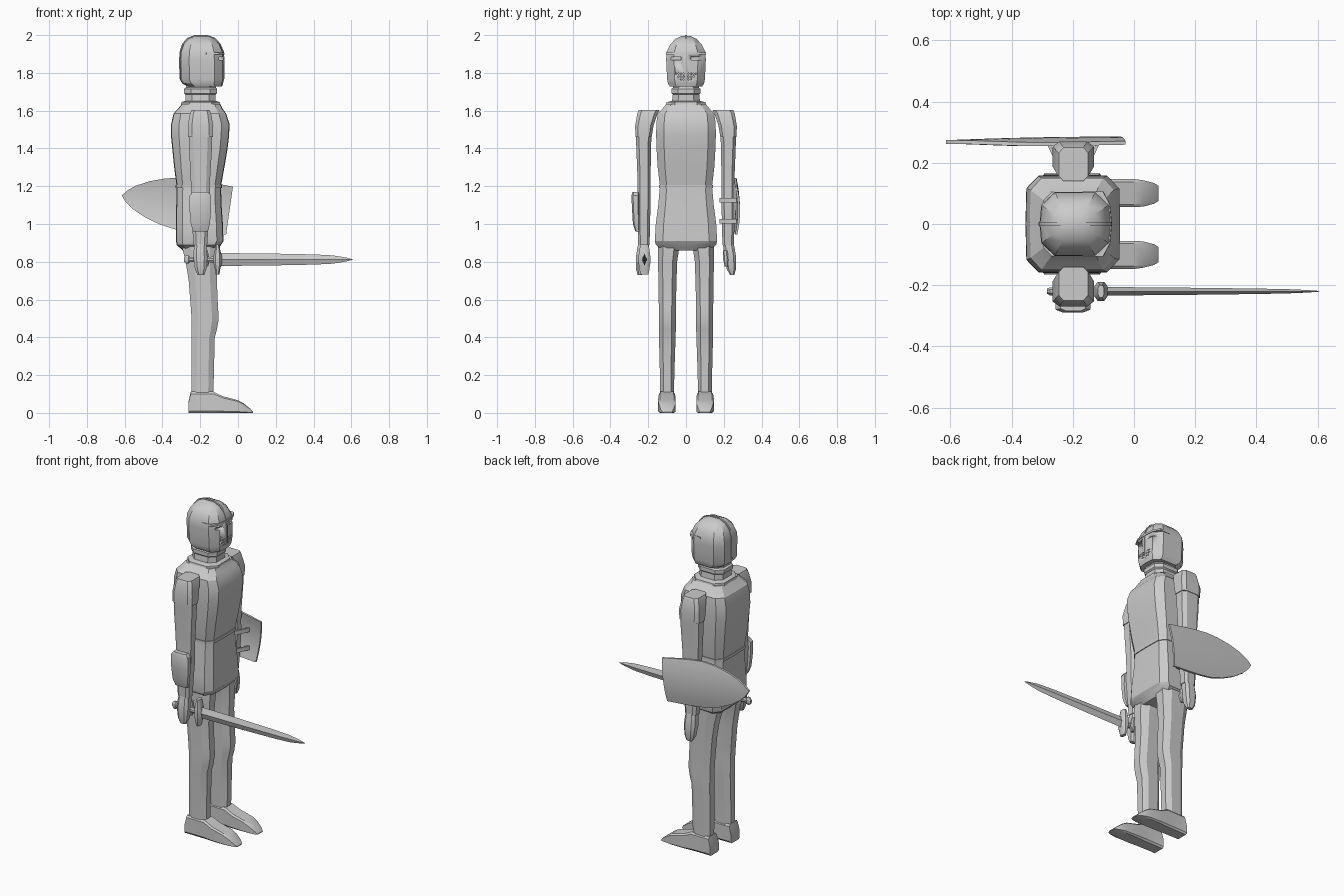
import bpy, bmesh, math
from mathutils import Vector

AX = {'z': lambda a, b, p: (a, b, p),   # a = x, b = y
      'x': lambda a, b, p: (p, b, a)}   # a = z, b = y
CX = -0.2


def finish(name, bm, angle=28):
    bmesh.ops.remove_doubles(bm, verts=bm.verts, dist=1e-5)
    bmesh.ops.recalc_face_normals(bm, faces=bm.faces)
    me = bpy.data.meshes.new(name)
    bm.to_mesh(me)
    bm.free()
    ob = bpy.data.objects.new(name, me)
    bpy.context.collection.objects.link(ob)
    bpy.ops.object.select_all(action='DESELECT')
    ob.select_set(True)
    bpy.context.view_layer.objects.active = ob
    bpy.ops.object.shade_smooth_by_angle(angle=math.radians(angle))
    return ob


def section(a0, a1, b0, b1, c, r):
    """Chamfered rectangle with an optional centre ridge front and back."""
    ca, cb, m = c * (a1 - a0), c * (b1 - b0), (b0 + b1) / 2
    return [(a0 + ca, b0), (a1 - ca, b0), (a1, b0 + cb), (a1 + r, m), (a1, b1 - cb),
            (a1 - ca, b1), (a0 + ca, b1), (a0, b1 - cb), (a0 - r, m), (a0, b0 + cb)]


def loft(name, rings, c=0.2, r=0.0, axis='z', flip=1):
    """Rings are (position, a0, a1, b0, b1)."""
    bm = bmesh.new()
    loops = []
    for p, a0, a1, b0, b1 in rings:
        pts = [AX[axis](a, b, p) for a, b in section(a0, a1, b0, b1, c, r)]
        loops.append([bm.verts.new((x, y * flip, z)) for x, y, z in pts])
    for l0, l1 in zip(loops, loops[1:]):
        for i in range(10):
            j = (i + 1) % 10
            bm.faces.new((l0[i], l0[j], l1[j], l1[i]))
    bm.faces.new(loops[0])
    bm.faces.new(loops[-1])
    return finish(name, bm)


def sym(rings):
    """(z, x0, x1, half_y) -> full ring."""
    return [(z, x0, x1, -h, h) for z, x0, x1, h in rings]


def prism(name, pts, y0, y1):
    bm = bmesh.new()
    f = bm.faces.new([bm.verts.new((x, y0, z)) for x, z in pts])
    ext = bmesh.ops.extrude_face_region(bm, geom=[f])['geom']
    bmesh.ops.translate(bm, vec=(0, y1 - y0, 0),
                        verts=[v for v in ext if isinstance(v, bmesh.types.BMVert)])
    return finish(name, bm)


# torso armour
loft("cuirass", sym([
    (1.20, -0.322, -0.093, 0.138), (1.30, -0.335, -0.075, 0.150), (1.40, -0.345, -0.058, 0.156),
    (1.47, -0.352, -0.050, 0.158), (1.53, -0.351, -0.048, 0.157), (1.585, -0.338, -0.066, 0.150),
    (1.61, -0.315, -0.085, 0.125), (1.635, -0.295, -0.097, 0.105)]), c=0.13, r=0.003)
loft("skirt", sym([
    (0.86, -0.29, -0.115, 0.12), (0.89, -0.322, -0.092, 0.16), (0.91, -0.325, -0.08, 0.165),
    (1.00, -0.326, -0.083, 0.160), (1.10, -0.324, -0.090, 0.147), (1.20, -0.322, -0.093, 0.138)]),
    c=0.13, r=0.003)
loft("waist_band", sym([(1.19, -0.327, -0.088, 0.143), (1.207, -0.327, -0.088, 0.143)]), c=0.13, r=0.003)
loft("neck_guard", sym([
    (1.62, -0.303, -0.092, 0.108), (1.645, -0.300, -0.096, 0.103), (1.652, -0.278, -0.118, 0.074),
    (1.685, -0.278, -0.118, 0.070), (1.692, -0.287, -0.110, 0.077), (1.715, -0.287, -0.110, 0.077),
    (1.722, -0.276, -0.116, 0.068), (1.76, -0.27, -0.12, 0.065)]), c=0.22)

# helmet
helmet = loft("helmet", sym([
    (1.728, -0.262, -0.090, 0.086), (1.745, -0.290, -0.085, 0.096), (1.765, -0.301, -0.081, 0.100),
    (1.87, -0.303, -0.081, 0.105), (1.91, -0.301, -0.083, 0.103), (1.95, -0.287, -0.100, 0.084),
    (1.98, -0.262, -0.128, 0.056), (1.996, -0.226, -0.165, 0.022)]), c=0.2, r=0.006)
prism("helmet_crest", [
    (-0.265, 1.74), (-0.310, 1.77), (-0.312, 1.87), (-0.309, 1.912), (-0.296, 1.954), (-0.269, 1.985),
    (-0.23, 2.0), (-0.16, 2.0), (-0.120, 1.985), (-0.092, 1.954), (-0.074, 1.912), (-0.072, 1.87),
    (-0.072, 1.77), (-0.082, 1.74)], -0.005, 0.005)
loft("visor_brow", sym([(1.897, -0.19, -0.078, 0.107), (1.908, -0.19, -0.079, 0.106)]), c=0.2, r=0.006)

# eye slits and breathing holes cut into the helmet
bm = bmesh.new()


def cut_box(y, z, sy, sz):
    vs = bmesh.ops.create_cube(bm, size=1)['verts']
    bmesh.ops.scale(bm, vec=(0.036, sy, sz), verts=vs)
    bmesh.ops.translate(bm, vec=(-0.082, y, z), verts=vs)


for s in (-1, 1):
    cut_box(s * 0.055, 1.876, 0.055, 0.014)
    for row, n in enumerate((4, 3, 2)):
        for k in range(n):
            cut_box(s * (0.014 + 0.013 * k), 1.795 - 0.015 * row, 0.006, 0.007)
cutter = finish("visor_cutter", bm)
cutter.hide_render = True
mod = helmet.modifiers.new("slits", 'BOOLEAN')
mod.operation, mod.solver, mod.object = 'DIFFERENCE', 'EXACT', cutter
bpy.context.view_layer.objects.active = helmet
bpy.ops.object.modifier_apply(modifier=mod.name)
bpy.data.objects.remove(cutter)

for s, side in ((1, "left"), (-1, "right")):
    # legs and feet
    loft(side + "_leg", [
        (0.09, -0.247, -0.130, 0.063, 0.137), (0.20, -0.247, -0.128, 0.062, 0.138),
        (0.40, -0.245, -0.123, 0.055, 0.143), (0.44, -0.246, -0.112, 0.054, 0.144),
        (0.50, -0.246, -0.102, 0.054, 0.144), (0.56, -0.250, -0.106, 0.054, 0.144),
        (0.70, -0.261, -0.112, 0.050, 0.146), (0.80, -0.277, -0.106, 0.047, 0.148),
        (0.86, -0.292, -0.104, 0.038, 0.149), (0.90, -0.30, -0.105, 0.03, 0.150)],
        c=0.24, flip=s)
    loft(side + "_foot", [
        (-0.262, 0, 0.06, 0.058, 0.142), (-0.25, 0, 0.112, 0.060, 0.141), (-0.13, 0, 0.112, 0.058, 0.143),
        (-0.08, 0, 0.088, 0.055, 0.147), (0.0, 0, 0.067, 0.055, 0.147), (0.03, 0, 0.050, 0.057, 0.143),
        (0.065, 0, 0.022, 0.066, 0.134), (0.08, 0, 0.004, 0.075, 0.125)], c=0.1, axis='x', flip=s)
    # arms and hands
    loft(side + "_arm", [
        (0.89, -0.237, -0.163, 0.193, 0.253), (1.00, -0.242, -0.156, 0.190, 0.257),
        (1.12, -0.250, -0.147, 0.188, 0.258), (1.17, -0.248, -0.149, 0.188, 0.257),
        (1.25, -0.251, -0.147, 0.187, 0.257), (1.40, -0.259, -0.138, 0.186, 0.263),
        (1.50, -0.260, -0.137, 0.180, 0.266)], c=0.2, flip=s)
    loft(side + "_shoulder_plate", [
        (1.46, -0.264, -0.133, 0.182, 0.268), (1.52, -0.266, -0.131, 0.172, 0.269),
        (1.585, -0.254, -0.143, 0.150, 0.258), (1.603, -0.246, -0.150, 0.140, 0.250)], c=0.16, flip=s)
    loft(side + "_hand", [
        (0.73, -0.214, -0.178, 0.234, 0.256), (0.76, -0.228, -0.168, 0.216, 0.264),
        (0.82, -0.236, -0.162, 0.204, 0.266), (0.87, -0.234, -0.165, 0.198, 0.258),
        (0.90, -0.228, -0.168, 0.195, 0.252)], c=0.22, flip=s)
    loft(side + "_thumb", [
        (0.775, -0.175, -0.158, 0.205, 0.222), (0.81, -0.178, -0.150, 0.197, 0.224),
        (0.86, -0.185, -0.160, 0.195, 0.220)], c=0.25, flip=s)

# guard plate on the right forearm
loft("forearm_plate", [
    (0.96, -0.238, -0.160, -0.268, -0.245), (1.00, -0.250, -0.149, -0.281, -0.245),
    (1.08, -0.257, -0.142, -0.286, -0.245), (1.15, -0.256, -0.143, -0.289, -0.245),
    (1.17, -0.240, -0.158, -0.284, -0.245)], c=0.2)

# sword: blade, cross guard, grip and pommel
SY, SZ = -0.22, 0.812
loft("sword_blade", [(x, SZ - h, SZ + h, SY - t, SY + t) for x, h, t in (
    (-0.10, 0.034, 0.014), (0.15, 0.032, 0.012), (0.40, 0.027, 0.009),
    (0.50, 0.022, 0.007), (0.57, 0.011, 0.004), (0.607, 0.001, 0.001))], c=0.5, axis='x')
loft("sword_guard", [(SZ + dz, -0.108 - t, -0.108 + t, SY - w, SY + w) for dz, t, w in (
    (-0.08, 0.010, 0.020), (-0.055, 0.013, 0.026), (-0.02, 0.022, 0.031),
    (0.02, 0.022, 0.031), (0.055, 0.013, 0.026), (0.08, 0.010, 0.020))], c=0.25)
loft("sword_grip", [(-0.275, SZ - .013, SZ + .013, SY - .011, SY + .011),
                    (-0.11, SZ - .015, SZ + .015, SY - .012, SY + .012)], c=0.28, axis='x')
loft("sword_pommel", [(-0.270 + d, SZ - h, SZ + h, SY - h * .6, SY + h * .6) for d, h in (
    (-0.015, 0.013), (-0.005, 0.022), (0.008, 0.022), (0.016, 0.014))], c=0.28, axis='x')

# bowed shield on the left forearm, its point turned backwards
bm = bmesh.new()
axis_u, axis_v = Vector((-0.99, 0.14)), Vector((0.14, 0.99))
rows = []
for u, hw in ((0, 0.128), (0.1, 0.135), (0.2, 0.139), (0.28, 0.137), (0.36, 0.122), (0.44, 0.096),
              (0.51, 0.062), (0.55, 0.031), (0.575, 0.002)):
    row = []
    for k in range(9):
        v = hw * (k / 4 - 1)
        p = Vector((-0.045, 1.07)) + axis_u * u + axis_v * v
        row.append(bm.verts.new((p.x, 0.286 - 0.9 * v * v - 0.012 * (u / 0.575) ** 2, p.y)))
    rows.append(row)
for r0, r1 in zip(rows, rows[1:]):
    for k in range(8):
        bm.faces.new((r0[k], r1[k], r1[k + 1], r0[k + 1]))
bmesh.ops.recalc_face_normals(bm, faces=bm.faces)
back = bmesh.ops.extrude_face_region(bm, geom=list(bm.faces), use_keep_orig=True)['geom']
bmesh.ops.translate(bm, vec=(0, -0.012, 0), verts=[g for g in back if isinstance(g, bmesh.types.BMVert)])
finish("shield", bm)

# two straps round the forearm
path = [(-0.288, 0.268), (-0.256, 0.20), (-0.240, 0.178), (-0.158, 0.178), (-0.142, 0.20), (-0.110, 0.268)]
inner = [(CX + (x - CX) * 0.9, y + 0.007) for x, y in path]
for name, z in (("upper_strap", 1.125), ("lower_strap", 1.015)):
    bm = bmesh.new()
    q = [[bm.verts.new((x, y, z + dz)) for x, y in pts] for pts in (path, inner) for dz in (-0.012, 0.012)]
    for i in range(5):
        for a, b in ((0, 1), (1, 3), (3, 2), (2, 0)):
            bm.faces.new((q[a][i], q[a][i + 1], q[b][i + 1], q[b][i]))
    for i in (0, 5):
        bm.faces.new((q[0][i], q[1][i], q[3][i], q[2][i]))
    finish(name, bm)
